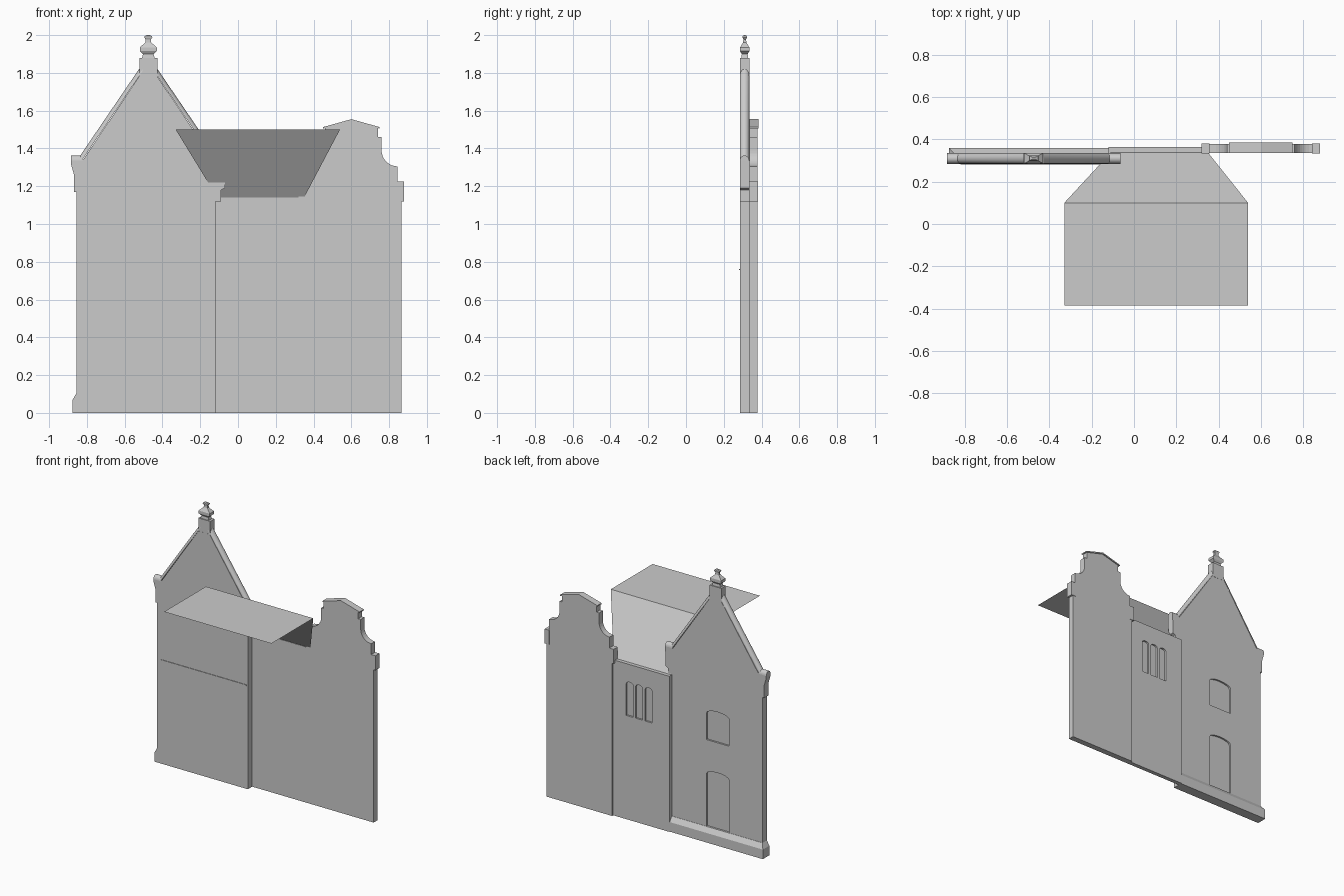
import bpy, bmesh
from math import sin, cos, pi

if "Cube" in bpy.data.objects:
    bpy.data.objects.remove(bpy.data.objects["Cube"])


def make(name, verts, faces, smooth=False):
    me = bpy.data.meshes.new(name)
    me.from_pydata(verts, [], faces)
    bm = bmesh.new()
    bm.from_mesh(me)
    bmesh.ops.recalc_face_normals(bm, faces=bm.faces)
    bm.to_mesh(me)
    bm.free()
    ob = bpy.data.objects.new(name, me)
    bpy.context.collection.objects.link(ob)
    if smooth:
        bpy.ops.object.select_all(action='DESELECT')
        ob.select_set(True)
        bpy.context.view_layer.objects.active = ob
        bpy.ops.object.shade_smooth_by_angle(angle=0.6)
    return ob


def loft(name, rings, smooth=False):
    """Join equal-length rings of points and cap both ends."""
    n = len(rings[0])
    verts = [p for r in rings for p in r]
    faces = [(k * n + i, k * n + (i + 1) % n, (k + 1) * n + (i + 1) % n, (k + 1) * n + i)
             for k in range(len(rings) - 1) for i in range(n)]
    faces += [tuple(range(n)), tuple(range(len(verts) - n, len(verts)))]
    return make(name, verts, faces, smooth)


def slab(name, outline, y0, y1):
    """Front outline (x, z) given thickness in y."""
    return loft(name, [[(x, y, z) for x, z in outline] for y in (y0, y1)])


def rect(x0, x1, z0, z1):
    return [(x0, z0), (x1, z0), (x1, z1), (x0, z1)]


def coping(name, a, b, h):
    """Half-round capping between two (x, z) points."""
    prof = [(0.31 + 0.025 * cos(pi * i / 10), h * sin(pi * i / 10)) for i in range(11)]
    return loft(name, [[(x, y, z + dz) for y, dz in prof] for x, z in (a, b)], True)


def recess(wall, name, x0, x1, z0, z1, rise, y_in):
    """Cut a shallow, segmental-headed opening in the rear face."""
    mid, half = (x0 + x1) / 2, (x1 - x0) / 2
    top = [(mid + half * cos(pi * i / 8), z1 - rise + rise * sin(pi * i / 8)) for i in range(9)]
    cut = slab(name, [(x0, z0), (x1, z0)] + top, y_in, 0.45)
    cut.hide_render = True
    cut.hide_set(True)
    mod = wall.modifiers.new(name, 'BOOLEAN')
    mod.object, mod.operation, mod.solver = cut, 'DIFFERENCE', 'EXACT'


# Pointed gable wall
CX = -0.475
gable = slab("pointed_gable_wall",
             [(-0.855, 0), (-0.12, 0), (-0.12, 1.325), (-0.43, 1.785), (-0.52, 1.785), (-0.83, 1.325),
              (-0.855, 1.3)], 0.285, 0.335)
recess(gable, "upper_window_cutter", -0.585, -0.4, 0.74, 0.965, 0.03, 0.322)
recess(gable, "door_cutter", -0.585, -0.4, 0.1, 0.52, 0.03, 0.322)

# Sloping copings
coping("gable_coping_left", (-0.845, 1.31), (-0.505, 1.81), 0.038)
coping("gable_coping_right", (-0.105, 1.31), (-0.445, 1.81), 0.038)

# Stepped kneelers with rounded tops
slab("kneeler_left", [(-0.82, 1.17), (-0.868, 1.17), (-0.868, 1.26), (-0.885, 1.26 + 0.06),
                      (-0.885, 1.335), (-0.82, 1.335)], 0.285, 0.335)
slab("kneeler_right", [(-0.125, 1.12), (-0.09, 1.12), (-0.09, 1.18), (-0.07, 1.19),
                       (-0.065, 1.335), (-0.125, 1.335)], 0.285, 0.335)
coping("kneeler_cap_left", (-0.885, 1.335), (-0.82, 1.335), 0.028)
coping("kneeler_cap_right", (-0.125, 1.335), (-0.065, 1.335), 0.028)

# Pier and finial, four-sided
slab("finial_pier", rect(-0.522, -0.426, 1.77, 1.88), 0.286, 0.336)
profile = [(0.033, 1.88), (0.028, 1.9), (0.045, 1.915), (0.045, 1.935), (0.028, 1.95),
           (0.015, 1.962), (0.014, 1.978), (0.022, 1.988), (0.02, 1.994), (0.008, 2.0)]
loft("finial", [[(CX + r * sx, 0.311 + 0.55 * r * sy, z)
                 for sx, sy in ((-1, -1), (1, -1), (1, 1), (-1, 1))] for r, z in profile])

# Plinth with sloped top along the outer face and end
plinth = [((-0.875, 0.285), (-0.12, 0.36), 0), ((-0.875, 0.285), (-0.12, 0.36), 0.07),
          ((-0.855, 0.285), (-0.12, 0.337), 0.105)]
loft("plinth", [[(a[0], a[1], z), (b[0], a[1], z), (b[0], b[1], z), (a[0], b[1], z)]
                for a, b, z in plinth])

# Thin floor ledge on the front
slab("floor_ledge", rect(-0.82, -0.13, 0.757, 0.763), 0.281, 0.286)

# Middle wall with three slot windows
middle = slab("middle_wall", rect(-0.12, 0.335, 0, 1.14), 0.335, 0.365)
for i, x in enumerate((0.02, 0.097, 0.174)):
    recess(middle, f"slot_window_cutter_{i}", x, x + 0.056, 0.76, 1.01, 0.018, 0.352)

# Curved gable, mirrored about x = 0.6
arc = [(0.845 - 0.085 * cos(pi / 2 * i / 8), 1.39 - 0.085 * sin(pi / 2 * i / 8)) for i in range(9)]
half = [(0.74, 1.51), (0.74, 1.46), (0.76, 1.46)] + arc + \
       [(0.845, 1.225), (0.88, 1.225), (0.88, 1.12), (0.865, 1.12), (0.865, 0)]
slab("curved_gable_wall", [(0.6, 1.545)] + half + [(1.2 - x, z) for x, z in reversed(half)],
     0.335, 0.378)
slab("curved_gable_cap", [(0.45, 1.505), (0.6, 1.545), (0.75, 1.505), (0.75, 1.513),
                          (0.6, 1.555), (0.45, 1.513)], 0.335, 0.385)
for name, x in (("curved_kneeler_left", 0.32), ("curved_kneeler_right", 0.842)):
    slab(name, rect(x, x + 0.038, 1.12, 1.226), 0.334, 0.381)

# Roof: flat sheet and rear slope
make("roof_sheet",
     [(-0.33, -0.385, 1.5), (0.54, -0.385, 1.5), (0.54, 0.1, 1.5), (-0.33, 0.1, 1.5),
      (0.35, 0.338, 1.14), (-0.11, 0.338, 1.14)],
     [(0, 1, 2, 3), (3, 2, 4, 5)])
